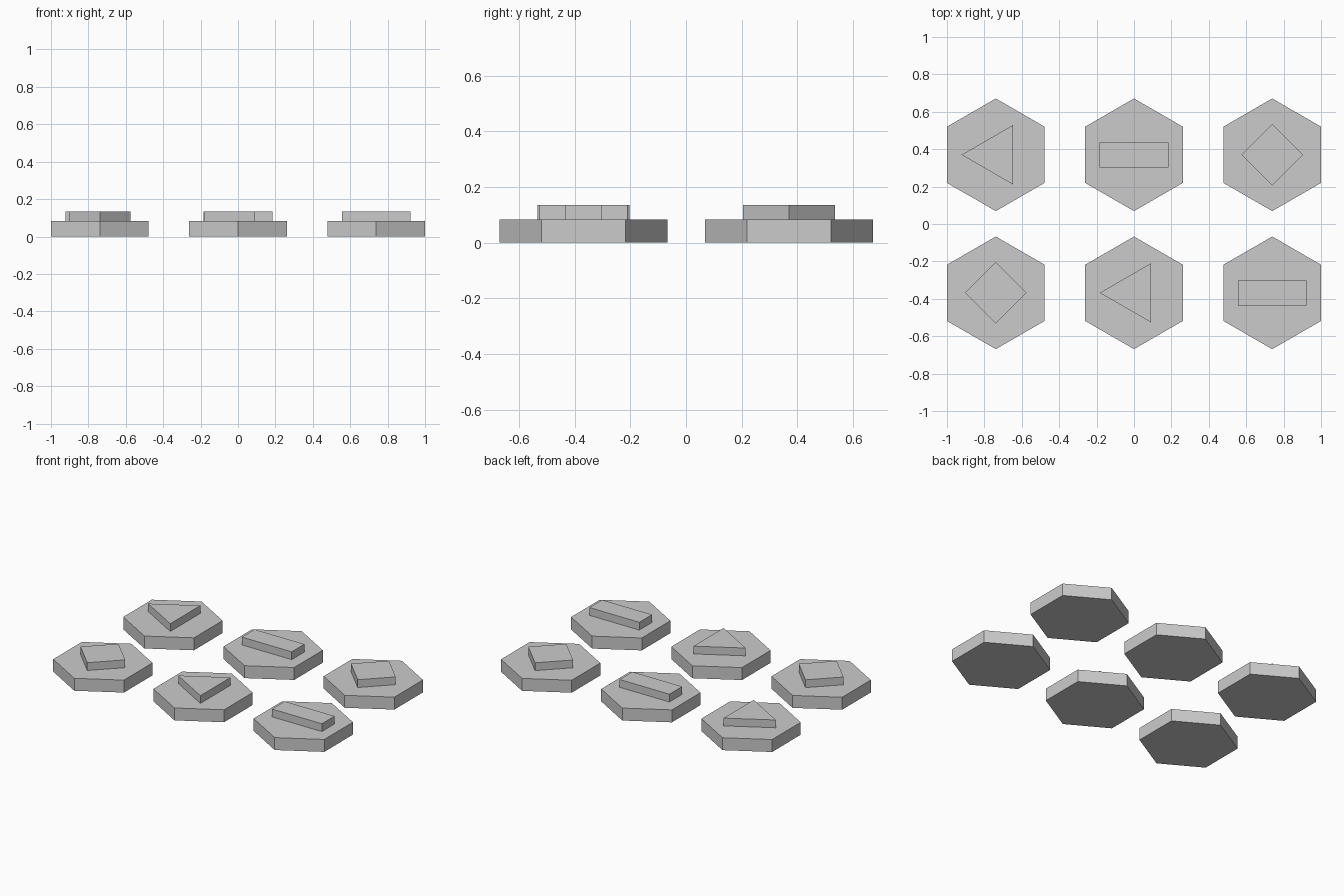
import bpy
import bmesh
from math import cos, sin, pi

cube = bpy.data.objects.get("Cube")
if cube:
    bpy.data.objects.remove(cube, do_unlink=True)

BASE_TOP = 0.083
SYMBOL_TOP = 0.135

grey = bpy.data.materials.new("plain_grey")
grey.use_nodes = True
colour = (0.6, 0.6, 0.6, 1)
grey.diffuse_color = colour
grey.node_tree.nodes["Principled BSDF"].inputs["Base Color"].default_value = colour


def polygon(sides, radius, start):
    """Corners of a regular polygon, first corner at angle start."""
    return [(radius * cos(start + 2 * pi * i / sides),
             radius * sin(start + 2 * pi * i / sides)) for i in range(sides)]


def prism(name, outline, x, y, bottom, top):
    """Flat-shaded upright prism standing on the given outline."""
    bm = bmesh.new()
    face = bm.faces.new([bm.verts.new((px, py, 0)) for px, py in outline])
    extruded = bmesh.ops.extrude_face_region(bm, geom=[face], use_keep_orig=True)
    raised = [v for v in extruded["geom"] if isinstance(v, bmesh.types.BMVert)]
    bmesh.ops.translate(bm, verts=raised, vec=(0, 0, top - bottom))
    bmesh.ops.recalc_face_normals(bm, faces=bm.faces)
    mesh = bpy.data.meshes.new(name)
    bm.to_mesh(mesh)
    bm.free()
    mesh.materials.append(grey)
    obj = bpy.data.objects.new(name, mesh)
    obj.location = (x, y, bottom)
    bpy.context.collection.objects.link(obj)


# Outlines of the tile and the three raised symbols
hexagon = polygon(6, 0.301, pi / 2)
symbols = {
    "triangle": polygon(3, 0.183, pi),
    "bar": [(-0.184, -0.067), (0.184, -0.067), (0.184, 0.067), (-0.184, 0.067)],
    "diamond": polygon(4, 0.165, 0),
}

# Two rows of hexagonal tiles, each carrying one symbol
rows = {
    "back": (0.37, ["triangle", "bar", "diamond"]),
    "front": (-0.368, ["diamond", "triangle", "bar"]),
}
columns = {"right": -0.739, "middle": 0, "left": 0.739}
for row, (y, kinds) in rows.items():
    for (column, x), kind in zip(columns.items(), kinds):
        prism(f"{row}_{column}_tile", hexagon, x, y, 0, BASE_TOP)
        prism(f"{row}_{column}_{kind}", symbols[kind], x, y, BASE_TOP, SYMBOL_TOP)
